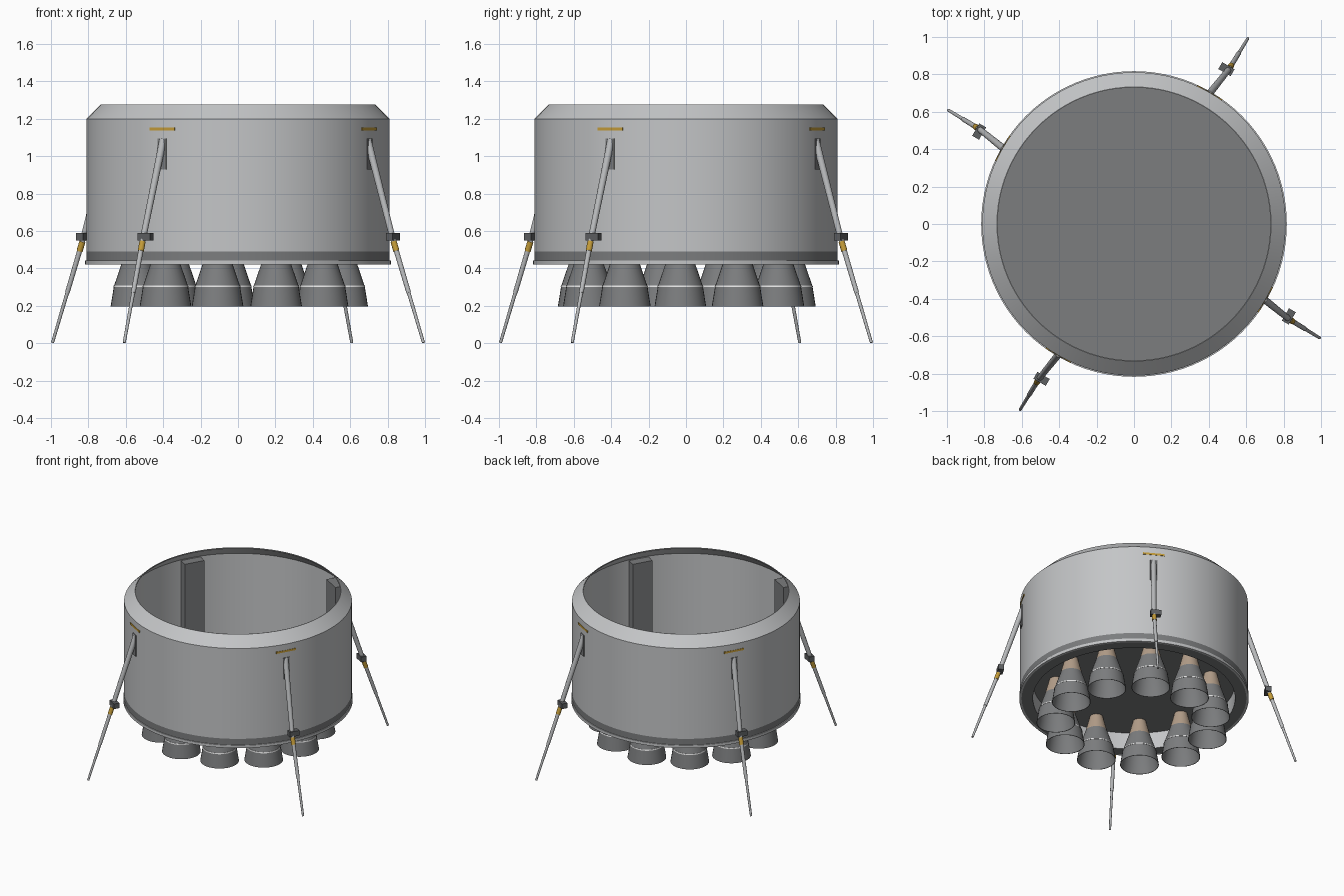
import bpy, bmesh, math
from mathutils import Vector, Matrix

if "Cube" in bpy.data.objects:
    bpy.data.objects.remove(bpy.data.objects["Cube"])


def material(name, r, g, b):
    m = bpy.data.materials.new(name)
    m.diffuse_color = (r, g, b, 1)
    m.use_nodes = True
    m.node_tree.nodes["Principled BSDF"].inputs["Base Color"].default_value = m.diffuse_color
    return m


LIGHT = material("light_grey", 0.55, 0.56, 0.57)
DARK = material("dark_grey", 0.20, 0.205, 0.21)
NOZZLE = material("nozzle_grey", 0.20, 0.205, 0.21)
STEEL = material("strut_grey", 0.48, 0.49, 0.50)
BLOCK = material("joint_grey", 0.11, 0.115, 0.12)
GOLD = material("gold", 0.55, 0.33, 0.04)
TAN = material("copper_tan", 0.45, 0.34, 0.25)
WHITE = material("pale_grey", 0.78, 0.78, 0.78)


def finish(name, bm, mats, smooth=True):
    me = bpy.data.meshes.new(name)
    bm.to_mesh(me)
    bm.free()
    for m in mats:
        me.materials.append(m)
    ob = bpy.data.objects.new(name, me)
    bpy.context.collection.objects.link(ob)
    if smooth:
        bpy.ops.object.select_all(action='DESELECT')
        ob.select_set(True)
        bpy.context.view_layer.objects.active = ob
        bpy.ops.object.shade_smooth_by_angle(angle=math.radians(30))
    return ob


def lathe(name, profile, mats, slots, segs, centre=(0, 0)):
    """Spin (radius, z) points around a vertical axis; slots gives the material of each band."""
    bm = bmesh.new()
    rings = []
    for r, z in profile:
        if r == 0:
            rings.append([bm.verts.new((*centre, z))] * segs)
            continue
        rings.append([bm.verts.new((centre[0] + r * math.cos(2 * math.pi * i / segs),
                                    centre[1] + r * math.sin(2 * math.pi * i / segs), z))
                      for i in range(segs)])
    for a, b, slot in zip(rings, rings[1:], slots):
        for i in range(segs):
            j = (i + 1) % segs
            loop = list(dict.fromkeys((a[i], a[j], b[j], b[i])))
            bm.faces.new(loop).material_index = slot
    return finish(name, bm, mats)


def box(name, r0, r1, t0, t1, z0, z1, angle, mat):
    """Box given by radial, tangential and height ranges, turned to an angle."""
    bm = bmesh.new()
    bmesh.ops.create_cube(bm, size=1)
    for v in bm.verts:
        v.co = Vector((r1 if v.co.x > 0 else r0, t1 if v.co.y > 0 else t0,
                       z1 if v.co.z > 0 else z0))
    bm.transform(Matrix.Rotation(angle, 4, 'Z'))
    return finish(name, bm, [mat], False)


def strut(name, p, q, ra, rb, angle, mat):
    """Tapered rod between two (radial, tangential, z) points."""
    p, q = Vector(p), Vector(q)
    bm = bmesh.new()
    bmesh.ops.create_cone(bm, cap_ends=True, segments=14, radius1=ra, radius2=rb,
                          depth=(q - p).length)
    turn = (q - p).to_track_quat('Z', 'Y').to_matrix().to_4x4()
    bm.transform(Matrix.Rotation(angle, 4, 'Z') @ Matrix.Translation((p + q) / 2) @ turn)
    return finish(name, bm, [mat])


# Hull shell, open at the top with a sloped shoulder
lathe("hull", [(0.811, 0.49), (0.811, 1.2), (0.733, 1.276), (0.729, 1.276),
               (0.729, 1.270), (0.800, 1.197), (0.800, 0.5)],
      [LIGHT], [0] * 6, 96)

# Base ring: dark band, pale flange, recessed engine bay
lathe("base_ring", [(0.811, 0.49), (0.811, 0.442), (0.817, 0.442), (0.817, 0.42),
                    (0.80, 0.42), (0.72, 0.42), (0.72, 0.55), (0, 0.55)],
      [DARK, LIGHT], [0, 1, 1, 1, 0, 1, 0], 96)

# Hull floor
lathe("floor", [(0, 0.56), (0.80, 0.56)], [DARK], [0], 96)

# Engines
COUNT = 11
for k in range(COUNT):
    a = math.radians(-3.1) + 2 * math.pi * k / COUNT
    c = (0.558 * math.cos(a), 0.558 * math.sin(a))
    lathe("engine_%d" % (k + 1),
          [(0.046, 0.552), (0.077, 0.432), (0.119, 0.309), (0.121, 0.309), (0.123, 0.301),
           (0.121, 0.301), (0.138, 0.196), (0.135, 0.196), (0.116, 0.305), (0.073, 0.432),
           (0.04, 0.54), (0, 0.54)],
          [NOZZLE, TAN, WHITE], [1, 0, 2, 2, 2, 0, 0, 0, 0, 0, 0], 32, c)

# Landing legs, four alike
TOP = Vector((0.80, 0.0, 1.09))
KNEE = Vector((0.970, -0.026, 0.56))
FOOT = Vector((1.163, -0.031, 0.003))
for k in range(4):
    a = math.radians(60 + 90 * k)
    n = "_%d" % (k + 1)
    box("leg_housing" + n, 0.73, 0.805, -0.077, 0.077, 0.485, 1.19, a, DARK)
    box("leg_bracket" + n, 0.79, 0.816, -0.026, 0.026, 0.93, 1.095, a, DARK)
    box("gold_stripe" + n, 0.804, 0.8125, -0.077, 0.077, 1.138, 1.153, a, GOLD)
    strut("upper_strut" + n, TOP, KNEE, 0.020, 0.016, a, STEEL)
    box("knee_block" + n, 0.943, 0.985, -0.052, 0.024, 0.55, 0.59, a, BLOCK)

    def along(t):
        return KNEE.lerp(FOOT, t)
    strut("leg_collar" + n, along(0.03), along(0.12), 0.0165, 0.0165, a, GOLD)
    strut("lower_strut" + n, along(0), along(0.52), 0.014, 0.0125, a, STEEL)
    strut("foot_rod" + n, along(0.5), along(1), 0.010, 0.008, a, STEEL)
